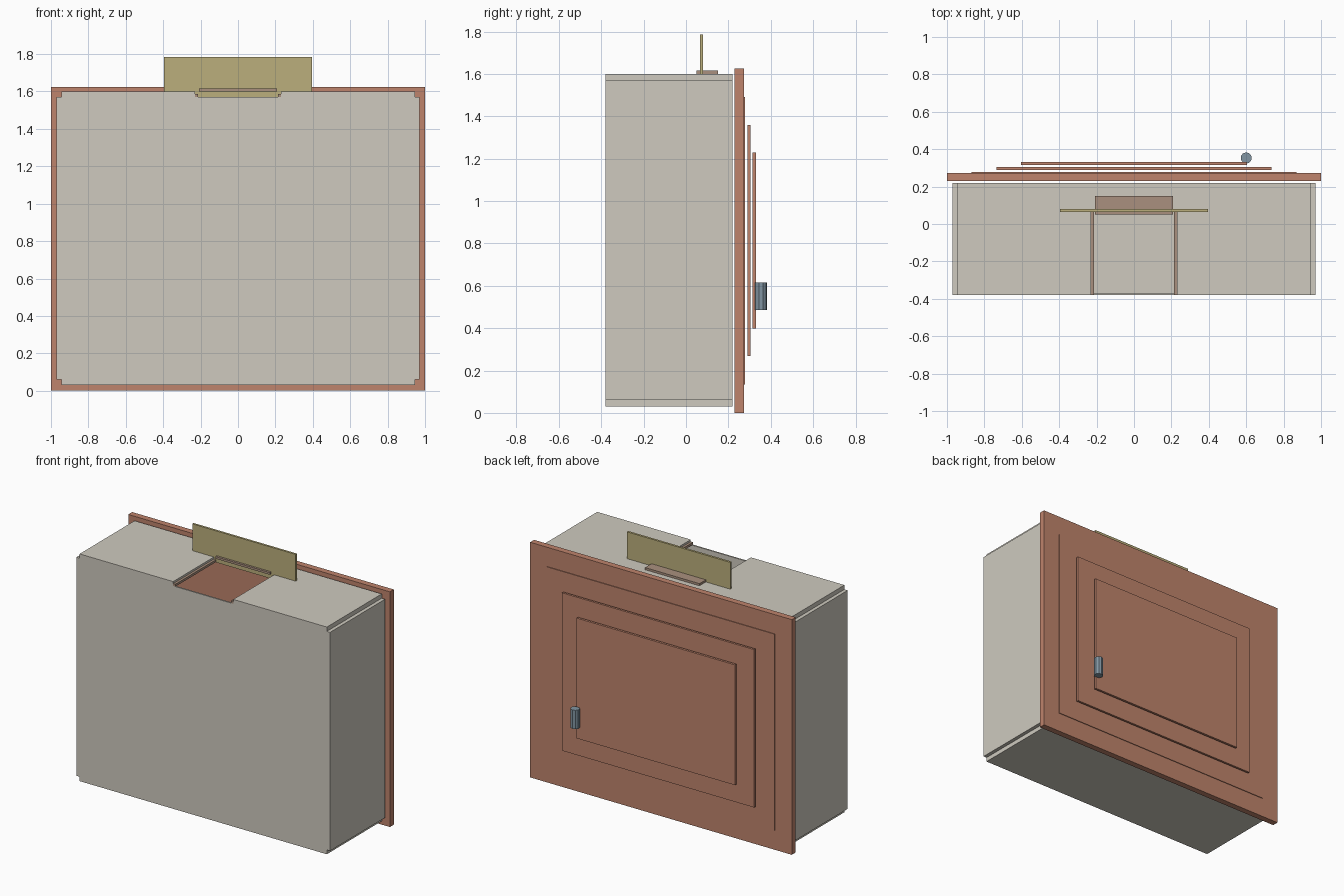
import bpy
import bmesh

if "Cube" in bpy.data.objects:
    bpy.data.objects.remove(bpy.data.objects["Cube"])


def material(name, rgb):
    m = bpy.data.materials.new(name)
    m.diffuse_color = (*rgb, 1)
    m.use_nodes = True
    m.node_tree.nodes["Principled BSDF"].inputs["Base Color"].default_value = m.diffuse_color
    return m


SHELL = material("shell_grey", (0.62, 0.59, 0.52))
DOOR = material("door_red", (0.52, 0.23, 0.15))
FLAP = material("flap_olive", (0.50, 0.43, 0.20))
TRIM = material("trim_brown", (0.40, 0.28, 0.21))
METAL = material("handle_blue", (0.22, 0.30, 0.36))


def finish(name, bm, mat):
    bmesh.ops.recalc_face_normals(bm, faces=bm.faces)
    me = bpy.data.meshes.new(name)
    bm.to_mesh(me)
    bm.free()
    me.materials.append(mat)
    ob = bpy.data.objects.new(name, me)
    bpy.context.collection.objects.link(ob)
    return ob


def box(name, x, y, z, mat):
    """Box from (min, max) pairs."""
    bm = bmesh.new()
    bmesh.ops.create_cube(bm, size=1)
    for v in bm.verts:
        v.co = [lo + (c + 0.5) * (hi - lo) for c, (lo, hi) in zip(v.co, (x, y, z))]
    return finish(name, bm, mat)


def plate(name, profile, y0, y1, mat):
    """XZ outline extruded along y."""
    bm = bmesh.new()
    face = bm.faces.new([bm.verts.new((x, y0, z)) for x, z in profile])
    new = bmesh.ops.extrude_face_region(bm, geom=[face])["geom"]
    bmesh.ops.translate(bm, vec=(0, y1 - y0, 0),
                        verts=[g for g in new if isinstance(g, bmesh.types.BMVert)])
    return finish(name, bm, mat)


DEPTH = (-0.38, 0.22)

# shell panels, leaving the long corners notched
box("front_panel", (-0.945, 0.945), (-0.38, -0.37), (0.06, 1.57), SHELL)
box("bottom_panel", (-0.945, 0.945), DEPTH, (0.03, 0.06), SHELL)
for side, s in (("left", -1), ("right", 1)):
    def span(a, b):
        return tuple(sorted((a * s, b * s)))
    box(side + "_panel", span(0.945, 0.97), DEPTH, (0.06, 1.57), SHELL)
    box(side + "_top_panel", span(0.23, 0.945), DEPTH, (1.57, 1.6), SHELL)
    # rail along the edge of the slot
    box(side + "_slot_rail", span(0.213, 0.23), (-0.38, 0.1), (1.57, 1.586), TRIM)

# top bridge behind the slot
box("top_bridge", (-0.23, 0.23), (0.08, 0.22), (1.57, 1.6), SHELL)

# upright flap with a narrow tab reaching into the slot
half = [(0.213, 1.567), (0.213, 1.586), (0.229, 1.586), (0.229, 1.6),
        (0.395, 1.6), (0.395, 1.785)]
plate("upright_flap", half + [(-x, z) for x, z in reversed(half)], 0.065, 0.08, FLAP)
box("flap_foot", (-0.208, 0.208), (0.05, 0.15), (1.6, 1.615), TRIM)

# door slab and stepped raised layers
box("door_slab", (-1, 1), (0.23, 0.273), (0, 1.625), DOOR)
for i, (w, y0, y1, inset) in enumerate(((0.87, 0.26, 0.278, 0.135),
                                        (0.735, 0.29, 0.305, 0.268),
                                        (0.605, 0.315, 0.331, 0.398))):
    box(f"door_layer_{i + 1}", (-w, w), (y0, y1), (inset, 1.627 - inset), DOOR)

# faceted handle
bm = bmesh.new()
bmesh.ops.create_cone(bm, cap_ends=True, segments=10, radius1=0.03, radius2=0.03, depth=0.13)
bmesh.ops.translate(bm, vec=(0.6, 0.353, 0.55), verts=bm.verts)
finish("door_handle", bm, METAL)
